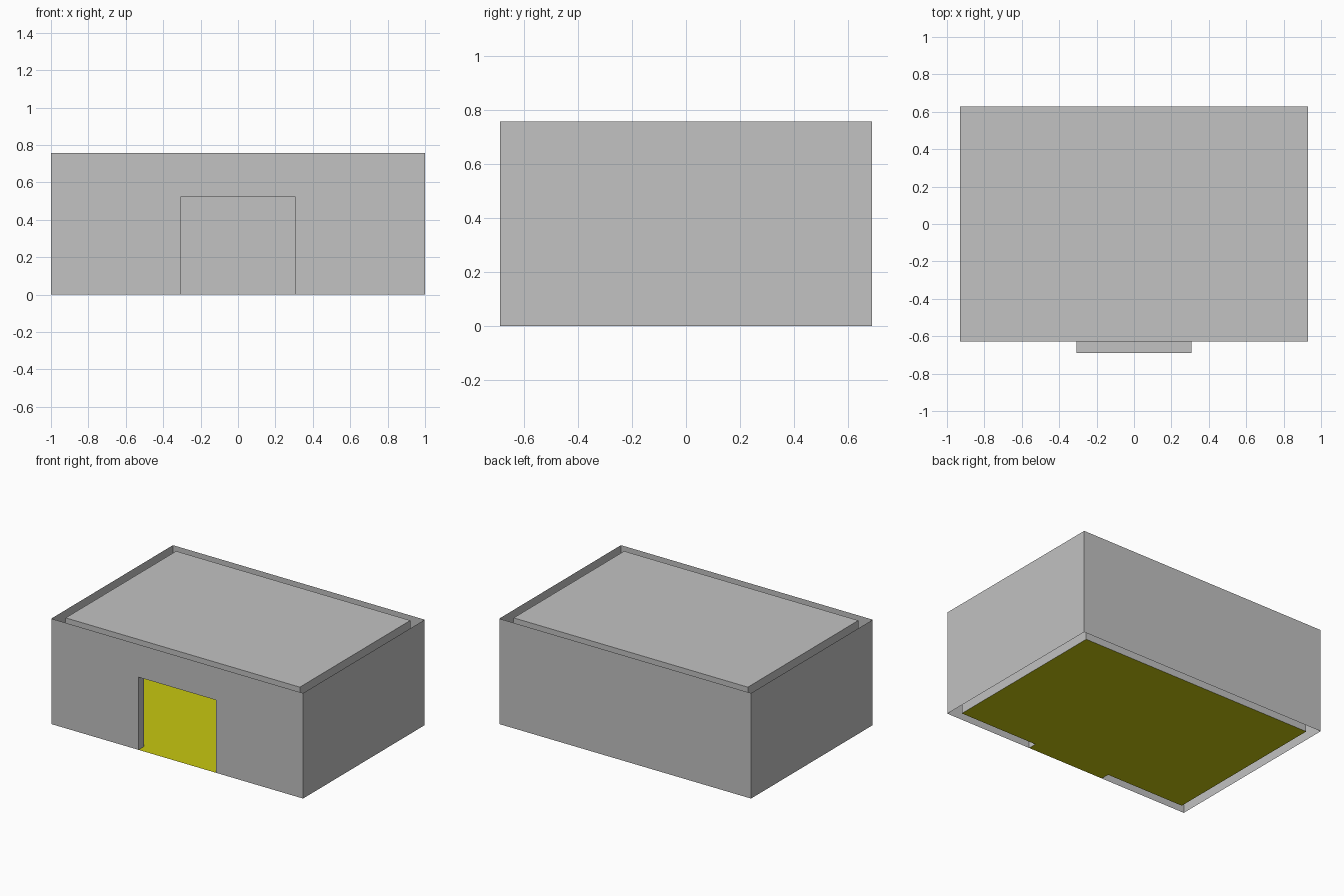
import bpy

if "Cube" in bpy.data.objects:
    bpy.data.objects.remove(bpy.data.objects["Cube"], do_unlink=True)

OUT_X, OUT_Y = 1.0, 0.69      # outer wall half sizes
IN_X, IN_Y = 0.93, 0.627      # room half sizes
TOP = 0.757
DOOR_X, DOOR_TOP = 0.307, 0.522


def material(name, colour):
    m = bpy.data.materials.new(name)
    m.use_nodes = True
    m.diffuse_color = (*colour, 1)
    bsdf = next(n for n in m.node_tree.nodes if n.type == 'BSDF_PRINCIPLED')
    bsdf.inputs["Base Color"].default_value = (*colour, 1)
    return m


grey = material("wall_grey", (0.54, 0.54, 0.54))
yellow = material("floor_yellow", (0.578, 0.578, 0.005))


def sheet(name, faces, mat):
    """Make one object from a list of flat polygons."""
    verts, index = [], {}
    polys = []
    for face in faces:
        for p in face:
            if p not in index:
                index[p] = len(verts)
                verts.append(p)
        polys.append([index[p] for p in face])
    mesh = bpy.data.meshes.new(name)
    mesh.from_pydata(verts, [], polys)
    mesh.materials.append(mat)
    obj = bpy.data.objects.new(name, mesh)
    bpy.context.collection.objects.link(obj)
    return obj


def upright(x0, y0, x1, y1, z0=0, z1=TOP):
    """Vertical quad above a line on the ground."""
    return [(x0, y0, z0), (x1, y1, z0), (x1, y1, z1), (x0, y0, z1)]


def wall_ring(x, y):
    """Four thin walls, with the doorway left open in the front one."""
    d = DOOR_X
    return [
        upright(x, -y, x, y),
        upright(x, y, -x, y),
        upright(-x, y, -x, -y),
        upright(-x, -y, -d, -y),
        upright(-d, -y, d, -y, DOOR_TOP),
        upright(d, -y, x, -y),
    ]


def level(x, y0, y1, z):
    """Horizontal quad, symmetric in x."""
    return [(-x, y0, z), (x, y0, z), (x, y1, z), (-x, y1, z)]


# Open-topped outer shell and the room inside it
sheet("outer_walls", wall_ring(OUT_X, OUT_Y), grey)
sheet("inner_walls", wall_ring(IN_X, IN_Y), grey)
sheet("roof", [level(IN_X, -IN_Y, IN_Y, TOP)], grey)

# Lining of the doorway between the two shells
sheet("doorway_lining", [
    upright(-DOOR_X, -OUT_Y, -DOOR_X, -IN_Y, 0, DOOR_TOP),
    upright(DOOR_X, -IN_Y, DOOR_X, -OUT_Y, 0, DOOR_TOP),
    level(DOOR_X, -OUT_Y, -IN_Y, DOOR_TOP),
], grey)

# Floor with a tongue reaching through the doorway
sheet("floor", [
    level(IN_X, -IN_Y, IN_Y, 0),
    level(DOOR_X, -OUT_Y, -IN_Y, 0),
], yellow)
